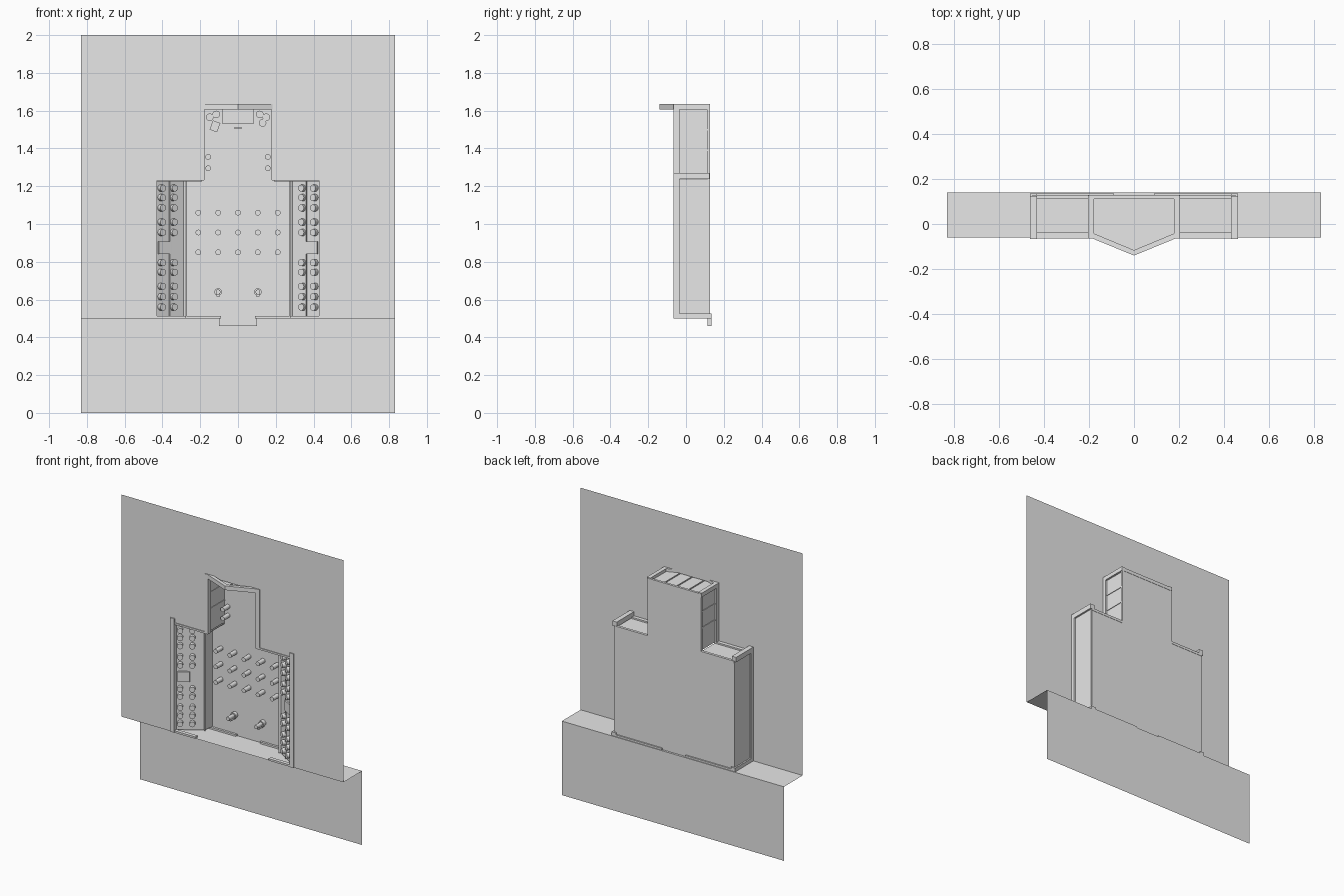
import bpy, bmesh
from math import radians
from mathutils import Vector, Matrix

cube = bpy.data.objects.get("Cube")
if cube:
    bpy.data.objects.remove(cube, do_unlink=True)

grey = bpy.data.materials.new("light_grey")
grey.use_nodes = True
grey.diffuse_color = (0.8, 0.8, 0.8, 1)
grey.node_tree.nodes["Principled BSDF"].inputs["Base Color"].default_value = (0.8, 0.8, 0.8, 1)


def finish(name, bm, smooth=False, solid=True):
    if solid:
        bmesh.ops.recalc_face_normals(bm, faces=bm.faces[:])
    mesh = bpy.data.meshes.new(name)
    bm.to_mesh(mesh)
    bm.free()
    mesh.materials.append(grey)
    obj = bpy.data.objects.new(name, mesh)
    bpy.context.collection.objects.link(obj)
    if smooth:
        bpy.ops.object.select_all(action="DESELECT")
        obj.select_set(True)
        bpy.context.view_layer.objects.active = obj
        bpy.ops.object.shade_smooth_by_angle(angle=radians(35))
    return obj


def sheet(name, points):
    bm = bmesh.new()
    bm.faces.new([bm.verts.new(p) for p in points])
    return finish(name, bm, solid=False)


def extrude(name, points, offset):
    bm = bmesh.new()
    face = bm.faces.new([bm.verts.new(p) for p in points])
    new = bmesh.ops.extrude_face_region(bm, geom=[face])["geom"]
    verts = [v for v in new if isinstance(v, bmesh.types.BMVert)]
    bmesh.ops.translate(bm, vec=offset, verts=verts)
    return finish(name, bm)


def plan(name, points, z0, z1):
    return extrude(name, [(x, y, z0) for x, y in points], (0, 0, z1 - z0))


def box(name, x, y, z):
    x, y = sorted(x), sorted(y)
    return plan(name, [(x[0], y[0]), (x[1], y[0]), (x[1], y[1]), (x[0], y[1])], *z)


def rod(bm, base, direction, radius, length):
    d = Vector(direction).normalized()
    turn = d.to_track_quat("Z", "Y").to_matrix().to_4x4()
    place = Matrix.Translation(Vector(base) + d * length / 2) @ turn
    bmesh.ops.create_cone(bm, cap_ends=True, segments=16, radius1=radius,
                          radius2=radius, depth=length, matrix=place)


# Main dimensions
FRONT, BACK, REAR = -0.06, 0.12, 0.14
W, H, FLOOR, SHOULDER, TOP = 0.83, 2.0, 0.5, 1.24, 1.62
WING, TOWER = 0.45, 0.195

# Facade with a stepped opening, ledge and lower wall
outline = [(-W, FLOOR), (-WING, FLOOR), (-WING, SHOULDER), (-TOWER, SHOULDER), (-TOWER, TOP)]
outline += [(-x, z) for x, z in reversed(outline)] + [(W, H), (-W, H)]
sheet("upper_wall", [(x, FRONT, z) for x, z in outline])
sheet("ledge", [(-W, FRONT, FLOOR), (-W, REAR, FLOOR), (W, REAR, FLOOR), (W, FRONT, FLOOR)])
sheet("lower_wall", [(-W, REAR, 0), (W, REAR, 0), (W, REAR, FLOOR), (-W, REAR, FLOOR)])

# Back panel of the cabinet
half = [(0.09, 0.46), (0.09, FLOOR), (WING, FLOOR), (WING, SHOULDER), (TOWER, SHOULDER), (TOWER, TOP)]
panel = half + [(-x, z) for x, z in reversed(half)]
extrude("back_panel", [(x, BACK, z) for x, z in panel], (0, 0.006, 0))

# Parts repeated on both sides
normal = Vector((0.09, -0.145, 0)).normalized()
knob_heights = (1.19, 1.14, 1.085, 1.01, 0.955, 0.795, 0.745, 0.67, 0.615, 0.56)
for s, side in ((-1, "right"), (1, "left")):
    # Wing shell and frame
    box(f"{side}_wing_outer_wall", (s * 0.445, s * 0.452), (-0.05, BACK), (0.51, 1.235))
    box(f"{side}_wing_post", (s * 0.43, s * 0.462), (-0.067, -0.035), (FLOOR, 1.27))
    box(f"{side}_wing_top_rail", (s * 0.43, s * 0.462), (-0.067, 0.125), (1.237, 1.27))
    box(f"{side}_wing_bottom_rail", (s * 0.43, s * 0.462), (-0.067, 0.135), (FLOOR, 0.525))
    box(f"{side}_wing_front_sill", (s * 0.275, s * 0.45), (-0.065, -0.04), (FLOOR, 0.513))
    box(f"{side}_wing_front_beam", (s * 0.18, s * 0.45), (-0.065, -0.035), (1.23, 1.242))
    box(f"{side}_wing_back_beam", (s * 0.2, s * 0.45), (0.11, 0.128), (1.225, 1.242))
    box(f"{side}_wing_roof", (s * 0.19, s * 0.448), (-0.05, BACK), (1.226, 1.232))
    box(f"{side}_floor_strip", (s * 0.09, s * 0.45), (0.105, 0.135), (FLOOR, 0.512))
    box(f"{side}_foot_edge", (s * 0.088, s * 0.1), (0.115, 0.135), (0.46, 0.512))

    # Slanted wing panel and its return wall
    slant = [(0.435, -0.045), (0.285, 0.048), (0.275, BACK), (0.281, BACK), (0.291, 0.052), (0.438, -0.038)]
    plan(f"{side}_wing_panel", [(s * x, y) for x, y in slant], 0.512, 1.228)
    strip = [(0.364, -0.001), (0.356, 0.004), (0.353, -0.002), (0.361, -0.007)]
    plan(f"{side}_panel_divider", [(s * x, y) for x, y in strip], 0.513, 1.227)
    edge = [(0.288, 0.046), (0.282, 0.05), (0.272, 0.044), (0.276, 0.038)]
    plan(f"{side}_panel_edge", [(s * x, y) for x, y in edge], 0.513, 1.227)
    plate = [(0.423, -0.038), (0.36, 0.001), (0.355, -0.009), (0.418, -0.048)]
    plan(f"{side}_panel_plate", [(s * x, y) for x, y in plate], 0.84, 0.908)

    # Knobs, set square to the slanted panel
    bm = bmesh.new()
    for z in knob_heights:
        for x, y in ((0.41, -0.03), (0.347, 0.01)):
            rod(bm, (s * x, y, z), (s * -normal.x * 1, normal.y, 0), 0.018, 0.026)
    finish(f"{side}_wing_knobs", bm, True)

    # Tower sides: panel, post, cross rails
    box(f"{side}_tower_wall", (s * 0.186, s * 0.192), (-0.035, BACK), (SHOULDER, 1.61))
    box(f"{side}_tower_post", (s * 0.178, s * 0.205), (-0.065, -0.035), (1.232, 1.635))
    box(f"{side}_tower_back_post", (s * 0.184, s * 0.2), (0.11, 0.126), (1.232, 1.61))
    box(f"{side}_tower_top_rail", (s * 0.178, s * 0.205), (-0.065, 0.126), (1.607, 1.635))
    for z in (1.39, 1.5):
        box(f"{side}_tower_cross_rail", (s * 0.183, s * 0.196), (-0.035, BACK), (z - 0.004, z + 0.004))

    # Pointed canopy beam
    beam = [(0, -0.14), (0.19, -0.062), (0.19, -0.037), (0, -0.116)]
    plan(f"{side}_canopy_beam", [(s * x, y) for x, y in beam], 1.607, 1.635)

    # Round lamps below the tower roof
    bm = bmesh.new()
    for x, z in ((0.115, 1.58), (0.15, 1.565), (0.13, 1.535)):
        if s > 0 or z > 1.55:
            rod(bm, (s * x, BACK, z), (0, -1, 0), 0.02, 0.02)
    finish(f"{side}_tower_lamps", bm, True)

    # Lower bracketed pegs
    x = s * 0.105
    bm = bmesh.new()
    rod(bm, (x, BACK, 0.64), (0, -1, 0), 0.013, 0.08)
    rod(bm, (x, BACK, 0.64), (0, -1, 0), 0.02, 0.025)
    finish(f"{side}_lower_peg", bm, True)
    box(f"{side}_lower_peg_bracket", (x - 0.009, x + 0.009), (0.06, BACK), (0.617, 0.632))

# Tower roof with battens
plan("tower_roof", [(-0.185, BACK), (-0.185, -0.05), (0, -0.125), (0.185, -0.05), (0.185, BACK)], 1.61, 1.615)
box("tower_back_beam", (-0.2, 0.2), (0.112, 0.128), (1.607, 1.63))
for x in (-0.09, 0, 0.09):
    box("roof_batten", (x - 0.003, x + 0.003), (-0.08, BACK), (1.612, 1.621))

# Screen and tilted plate in the tower
box("tower_screen", (-0.082, 0.082), (0.108, BACK), (1.53, 1.607))
box("screen_handle", (-0.02, 0.02), (0.1, BACK), (1.506, 1.511))
tilted = box("tilted_plate", (-0.021, 0.021), (-0.012, 0.012), (-0.026, 0.026))
tilted.location = (-0.122, 0.1, 1.517)
tilted.rotation_euler = (0, radians(20), 0)

# Pegs on the back panel
bm = bmesh.new()
spots = [(0.105 * i, z) for i in range(-2, 3) for z in (1.06, 0.955, 0.85)]
spots += [(x, z) for x in (-0.158, 0.158) for z in (1.355, 1.295)]
for x, z in spots:
    rod(bm, (x, BACK, z), (0, -1, 0), 0.015, 0.06)
finish("back_panel_pegs", bm, True)
